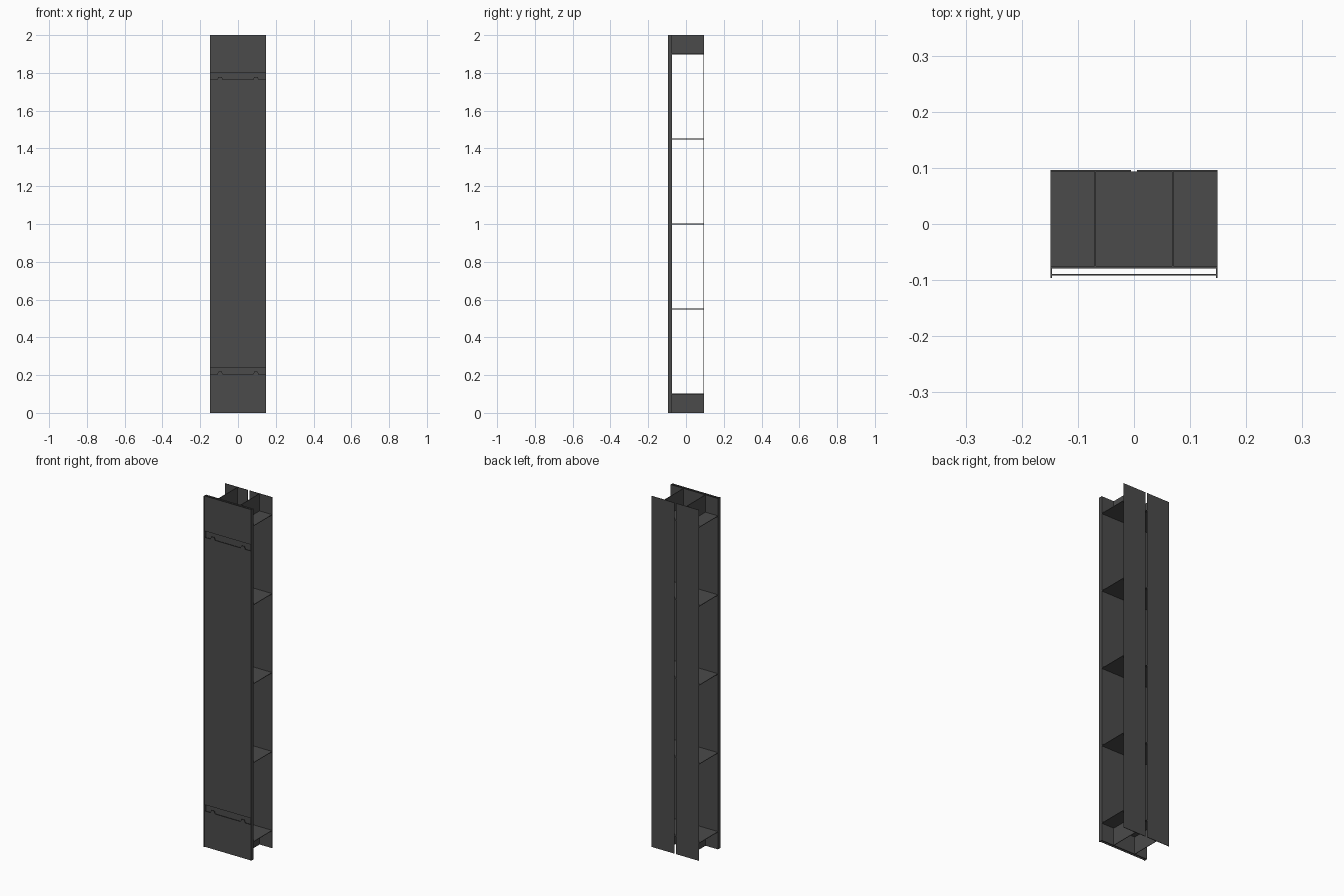
import bpy, bmesh

if "Cube" in bpy.data.objects:
    bpy.data.objects.remove(bpy.data.objects["Cube"])

mat = bpy.data.materials.new("dark_grey")
mat.diffuse_color = (0.07, 0.07, 0.07, 1)
mat.use_nodes = True
mat.node_tree.nodes["Principled BSDF"].inputs["Base Color"].default_value = mat.diffuse_color


def finish(name, bm):
    bmesh.ops.recalc_face_normals(bm, faces=bm.faces)
    me = bpy.data.meshes.new(name)
    bm.to_mesh(me)
    bm.free()
    me.materials.append(mat)
    ob = bpy.data.objects.new(name, me)
    bpy.context.collection.objects.link(ob)
    return ob


def extrude(name, outline, offset):
    """Solid from a closed outline of 3D points pushed along offset."""
    bm = bmesh.new()
    face = bm.faces.new([bm.verts.new(p) for p in outline])
    new = bmesh.ops.extrude_face_region(bm, geom=[face], use_keep_orig=True)["geom"]
    bmesh.ops.translate(bm, vec=offset,
                        verts=[v for v in new if isinstance(v, bmesh.types.BMVert)])
    return finish(name, bm)


def box(name, x0, x1, y0, y1, z0, z1):
    return extrude(name, [(x0, y0, z0), (x1, y0, z0), (x1, y1, z0), (x0, y1, z0)],
                   (0, 0, z1 - z0))


W, F, B, H = 0.149, -0.0965, 0.0965, 2.0
T = 0.003
WEB_F, WEB_B = -0.079, -0.075

# Front channel: web with two forward flanges
channel = [(-W, F), (-W + T, F), (-W + T, WEB_F), (W - T, WEB_F),
           (W - T, F), (W, F), (W, WEB_B), (-W, WEB_B)]
extrude("front_channel", [(x, y, 0) for x, y in channel], (0, 0, H))


# Cover panels held between the flanges, some with two tabs on the top edge
def cover(name, z0, z1, tabs):
    w = W - T
    pts = [(-w, z0), (w, z0), (w, z1)]
    if tabs:
        for cx in (0.095, -0.095):
            pts += [(cx + 0.015, z1), (cx + 0.009, z1 + 0.015),
                    (cx - 0.009, z1 + 0.015), (cx - 0.015, z1)]
    pts.append((-w, z1))
    extrude(name, [(x, -0.092, z) for x, z in pts], (0, T, 0))


cover("lower_cover", 0.0, 0.204, True)
cover("middle_cover", 0.24, 1.764, True)
cover("upper_cover", 1.80, H, False)

# Back panels with a narrow slot between them
for side, x0, x1 in (("left", -W, -0.0055), ("right", 0.0055, W)):
    box(side + "_back_panel", x0, x1, B - T, B, 0, H)

# Shelves joining front channel to back panels
for i, z in enumerate((0.1, 0.55, 1.0, 1.45, 1.9)):
    box(f"shelf_{i + 1}", -W, W, WEB_B, B - T, z - T / 2, z + T / 2)

# Upright dividers beyond the end shelves
for side, x in (("left", -0.069), ("right", 0.069)):
    for end, z0, z1 in (("bottom", 0, 0.0985), ("top", 1.9015, H)):
        box(f"{side}_{end}_divider", x - T / 2, x + T / 2, WEB_B, B - T, z0, z1)
